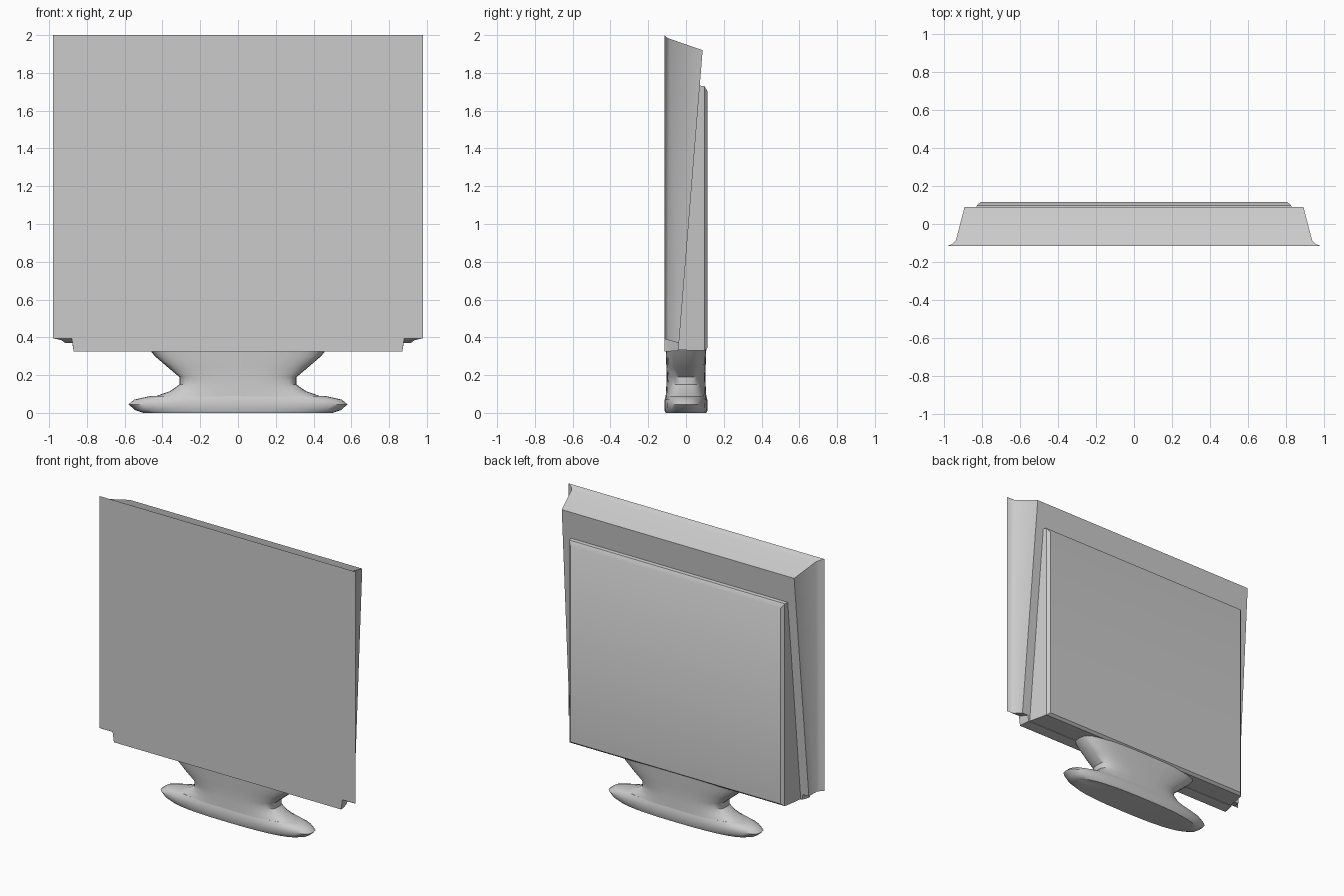
import bpy, bmesh, math

if "Cube" in bpy.data.objects:
    bpy.data.objects.remove(bpy.data.objects["Cube"])


def loft(name, rings, bevel=0.0):
    """Skin a list of equal-length point rings and cap both ends."""
    bm = bmesh.new()
    rows = [[bm.verts.new(p) for p in ring] for ring in rings]
    n = len(rows[0])
    for a, b in zip(rows, rows[1:]):
        for i in range(n):
            j = (i + 1) % n
            bm.faces.new((a[i], a[j], b[j], b[i]))
    bm.faces.new(rows[0])
    bm.faces.new(rows[-1])
    bmesh.ops.recalc_face_normals(bm, faces=bm.faces)
    mesh = bpy.data.meshes.new(name)
    bm.to_mesh(mesh)
    bm.free()
    obj = bpy.data.objects.new(name, mesh)
    bpy.context.collection.objects.link(obj)
    if bevel:
        mod = obj.modifiers.new("soft_edges", 'BEVEL')
        mod.width = bevel
        mod.segments = 2
        mod.limit_method = 'ANGLE'
        mod.angle_limit = math.radians(40)
    bpy.ops.object.select_all(action='DESELECT')
    obj.select_set(True)
    bpy.context.view_layer.objects.active = obj
    bpy.ops.object.shade_smooth_by_angle(angle=math.radians(35))
    return obj


def shell_ring(w_top, w_low, y_top, y_low, z_top, z_step, chin_w, z_chin):
    """Upright outline with a lower chin; its plane may lean."""
    half = [(w_top, z_top), (w_low, z_step), (chin_w, z_step), (chin_w - 0.01, z_chin)]
    pts = half + [(-x, z) for x, z in reversed(half)]
    slope = (y_top - y_low) / (z_top - z_chin)
    return [(x, y_low + (z - z_chin) * slope, z) for x, z in pts]


def oval_ring(z, rx, ry, y=0.0, power=2.6, n=32):
    """Squarish oval used for the stand."""
    pts = []
    for i in range(n):
        a = 2 * math.pi * i / n
        c, s = math.cos(a), math.sin(a)
        pts.append((rx * math.copysign(abs(c) ** (2 / power), c),
                    y + ry * math.copysign(abs(s) ** (2 / power), s), z))
    return pts


# Flared front housing: thin lip, tapered sides, deep at the top and thin below
loft("screen_housing", [
    shell_ring(0.98, 0.98, -0.115, -0.115, 2.0, 0.395, 0.88, 0.325),
    shell_ring(0.955, 0.955, -0.106, -0.108, 1.99, 0.39, 0.88, 0.325),
    shell_ring(0.935, 0.935, -0.085, -0.095, 1.98, 0.385, 0.88, 0.325),
    shell_ring(0.89, 0.915, 0.088, -0.04, 1.92, 0.37, 0.87, 0.33),
])

# Raised rectangular rear cover
def cover_ring(y, w, bottom, top):
    return [(-w, y, bottom), (w, y, bottom), (w, y, top), (-w, y, top)]

loft("rear_cover", [
    cover_ring(-0.09, 0.86, 0.335, 1.74),
    cover_ring(0.05, 0.835, 0.33, 1.735),
    cover_ring(0.098, 0.825, 0.33, 1.73),
    cover_ring(0.115, 0.805, 0.345, 1.70),
])

# Waisted neck flowing into the foot
loft("stand_neck", [
    oval_ring(0.35, 0.48, 0.108, 0.0, 3.5),
    oval_ring(0.30, 0.44, 0.106, 0.0, 3.5),
    oval_ring(0.24, 0.37, 0.104, 0.0, 3.5),
    oval_ring(0.19, 0.31, 0.102, 0.0, 3.2),
    oval_ring(0.15, 0.31, 0.104, 0.0, 3.0),
    oval_ring(0.115, 0.36, 0.106, 0.0, 2.8),
    oval_ring(0.08, 0.46, 0.108, 0.0, 2.8),
])

# Long flattened foot
loft("stand_foot", [
    oval_ring(0.0, 0.50, 0.108),
    oval_ring(0.015, 0.545, 0.114),
    oval_ring(0.045, 0.58, 0.115),
    oval_ring(0.07, 0.55, 0.113),
    oval_ring(0.09, 0.46, 0.107),
])
